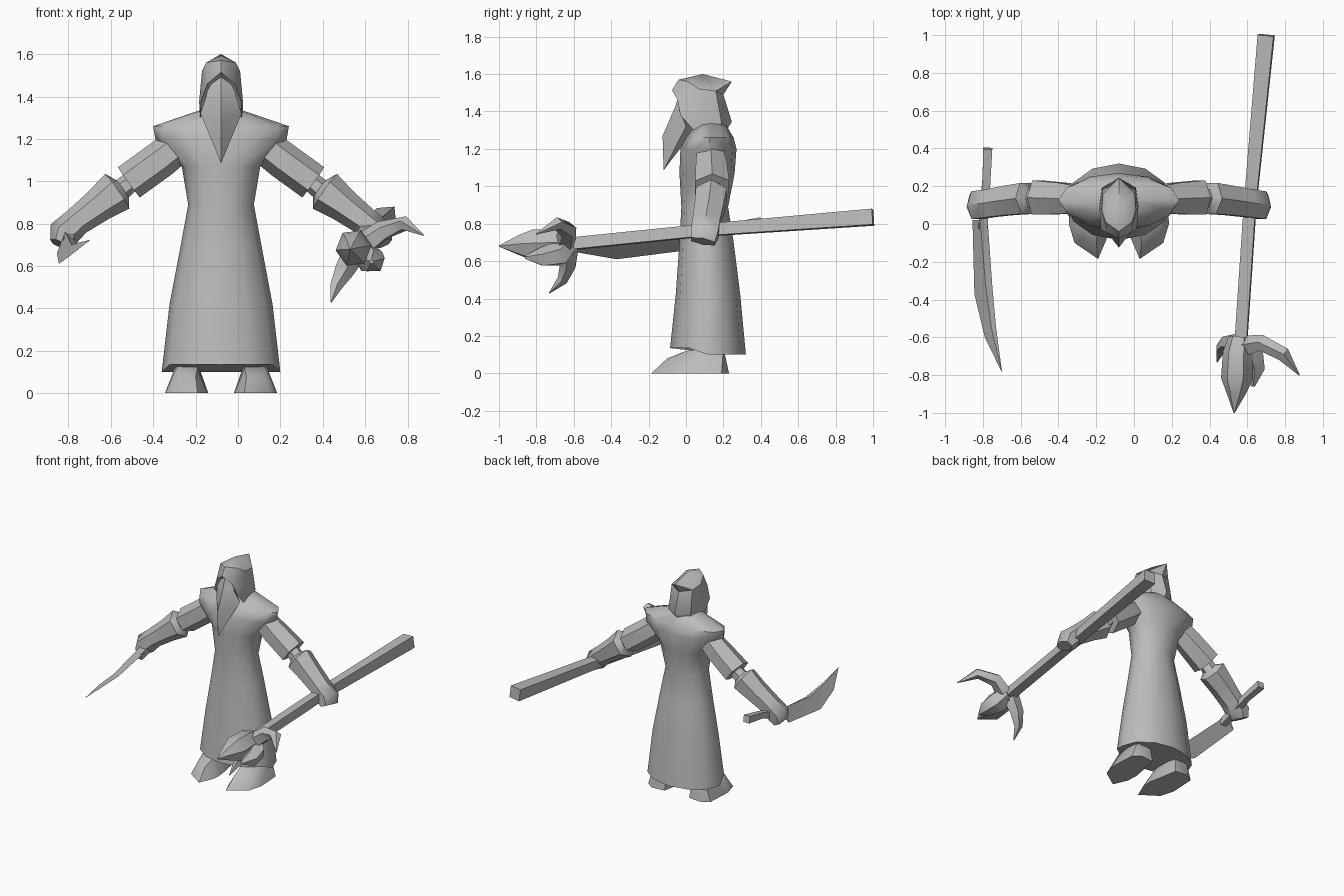
import bpy, bmesh, math
from mathutils import Vector

CX = -0.08  # body symmetry plane
mat = bpy.data.materials.new("plain grey")
mat.diffuse_color = (0.5, 0.5, 0.5, 1)


def finish(name, bm, angle=40, x=0.0):
    bmesh.ops.remove_doubles(bm, verts=bm.verts, dist=0.0005)
    bmesh.ops.recalc_face_normals(bm, faces=bm.faces)
    me = bpy.data.meshes.new(name)
    bm.to_mesh(me)
    bm.free()
    me.materials.append(mat)
    ob = bpy.data.objects.new(name, me)
    ob.location.x = x
    bpy.context.collection.objects.link(ob)
    bpy.ops.object.select_all(action='DESELECT')
    ob.select_set(True)
    bpy.context.view_layer.objects.active = ob
    bpy.ops.object.shade_smooth_by_angle(angle=math.radians(angle))
    return ob


def skin(bm, rings):
    """Join rings of points with quads and cap both ends."""
    vs = [[bm.verts.new(p) for p in r] for r in rings]
    n = len(vs[0])
    for a, b in zip(vs, vs[1:]):
        for i in range(n):
            j = (i + 1) % n
            bm.faces.new((a[i], a[j], b[j], b[i]))
    bm.faces.new(vs[0])
    bm.faces.new(vs[-1])


def tube(bm, path, ref, n=6, turn=0.0, side=1):
    """Path entries: x, y, z, radius across, radius along ref."""
    pts = [Vector((p[0] * side, p[1], p[2])) for p in path]
    rings = []
    for i, p in enumerate(pts):
        t = (pts[min(i + 1, len(pts) - 1)] - pts[max(i - 1, 0)]).normalized()
        u = t.cross(Vector(ref)).normalized()
        w = u.cross(t)
        ra, rb = path[i][3], path[i][4]
        rings.append([p + u * ra * math.cos(a) + w * rb * math.sin(a)
                      for a in (turn + 2 * math.pi * k / n for k in range(n))])
    skin(bm, rings)


def mirrored(name, half, faces, angle=40):
    """Symmetric shell from named half points."""
    bm = bmesh.new()
    for s in (1, -1):
        vs = {k: bm.verts.new((p[0] * s, p[1], p[2])) for k, p in half.items()}
        for f in faces:
            bm.faces.new([vs[k] for k in f.split()])
    return finish(name, bm, angle, CX)


# Robe: z, half width, front y, back y
robe = [(0.10, 0.28, -0.085, 0.32), (0.42, 0.243, -0.055, 0.29),
        (0.70, 0.19, -0.035, 0.255), (0.89, 0.155, -0.025, 0.225),
        (1.07, 0.185, -0.035, 0.26), (1.20, 0.31, -0.03, 0.27),
        (1.26, 0.32, 0.0, 0.255), (1.335, 0.10, 0.05, 0.21)]
rings = []
for k, (z, rx, yf, yb) in enumerate(robe):
    ring = []
    for i in range(12):
        a = 2 * math.pi * i / 12
        c, s = math.cos(a), math.sin(a)
        lift = 0.035 if k == 0 and s < -0.3 else 0
        ring.append((rx * c, (yf + yb) / 2 + (yb - yf) / 2 * s, z + lift))
    rings.append(ring)
bm = bmesh.new()
skin(bm, rings)
finish("robe", bm, 40, CX)

# Hood with a swept-back point
mirrored("hood", {
    "f0": (0, -0.075, 1.515), "f1": (0.065, -0.045, 1.46), "f2": (0.095, -0.03, 1.38),
    "f3": (0.1, 0.05, 1.29), "t0": (0, -0.04, 1.57), "t1": (0, 0.09, 1.6),
    "t2": (0, 0.245, 1.56), "b1": (0, 0.2, 1.49), "b2": (0, 0.245, 1.345),
    "b3": (0, 0.21, 1.29), "s1": (0.07, 0.01, 1.56), "s2": (0.09, 0.07, 1.52),
    "s3": (0.103, 0.09, 1.38), "s4": (0.102, 0.11, 1.29), "p": (0.085, 0.16, 1.51),
    "q": (0.09, 0.19, 1.34), "r": (0.08, 0.17, 1.29), "i": (0, 0.02, 1.46),
}, ["t0 s1 f1 f0", "t0 t1 s1", "s1 s2 f1", "f1 s2 s3 f2", "f2 s3 s4 f3",
    "t1 p s2 s1", "t1 t2 p", "t2 b1 p", "b1 b2 q p", "p q s3 s2",
    "q r s4 s3", "b2 b3 r q", "f0 f1 i", "f1 f2 i", "f2 f3 i"], 40)

# Face and pointed beard
mirrored("face_and_beard", {
    "brow": (0, -0.03, 1.51), "temple": (0.06, -0.02, 1.46), "nose": (0, -0.06, 1.42),
    "cheek": (0.07, -0.03, 1.40), "mid": (0, -0.125, 1.27), "tip": (0, -0.12, 1.085),
    "jaw": (0.097, 0.0, 1.32), "back": (0, 0.05, 1.31), "top": (0, 0.03, 1.46),
}, ["brow nose cheek temple", "nose mid jaw cheek", "mid tip jaw", "tip back jaw",
    "temple cheek jaw top", "brow temple top", "jaw back top"], 45)

# Sleeves, forearms, hands and shoes on both sides
upper = [(0.20, 0.13, 1.17, 0.085, 0.08), (0.29, 0.135, 1.10, 0.088, 0.095),
         (0.435, 0.14, 0.995, 0.088, 0.105)]
fore = [(0.40, 0.14, 1.02, 0.045, 0.05), (0.465, 0.135, 0.965, 0.05, 0.055),
        (0.49, 0.135, 0.953, 0.1, 0.095), (0.58, 0.125, 0.885, 0.08, 0.09),
        (0.68, 0.11, 0.81, 0.068, 0.085), (0.745, 0.1, 0.75, 0.075, 0.085),
        (0.765, 0.09, 0.705, 0.045, 0.075)]
shoe = [(0.11, -0.185, 0), (0.235, -0.1, 0), (0.265, 0, 0), (0.255, 0.19, 0),
        (0.2, 0.23, 0), (0.1, 0.22, 0), (0.06, 0, 0), (0.065, -0.08, 0),
        (0.12, -0.1, 0.08), (0.19, -0.07, 0.085), (0.11, 0, 0.12),
        (0.21, 0, 0.12), (0.11, 0.2, 0.14), (0.21, 0.2, 0.14)]


def hull(name, pts, angle=40, x=0.0, side=1):
    bm = bmesh.new()
    vs = [bm.verts.new((p[0] * side, p[1], p[2])) for p in pts]
    out = bmesh.ops.convex_hull(bm, input=vs)
    bmesh.ops.delete(bm, geom=list(set(out["geom_interior"] + out["geom_unused"])),
                     context='VERTS')
    finish(name, bm, angle, x)


for s, tag in ((1, "left"), (-1, "right")):
    for part, path, turn in (("sleeve", upper, 0), ("forearm", fore, 0)):
        bm = bmesh.new()
        tube(bm, path, (0, 1, 0), 6, turn, s)
        finish(tag + "_" + part, bm, 45, CX)
    hull(tag + "_shoe", shoe, 45, CX, s)

# Staff shaft
bm = bmesh.new()
tube(bm, [(0.70, 1.0, 0.835, 0.06, 0.06), (0.615, 0.1, 0.765, 0.045, 0.045),
          (0.565, -0.64, 0.69, 0.045, 0.045)], (1, 0, 0), 4, math.radians(40))
finish("staff", bm, 40)

# Staff crystal and its claws
bm = bmesh.new()
tube(bm, [(0.56, -0.60, 0.685, 0.06, 0.06), (0.55, -0.68, 0.69, 0.085, 0.08),
          (0.545, -0.82, 0.685, 0.09, 0.085), (0.54, -0.90, 0.685, 0.055, 0.05),
          (0.53, -1.0, 0.68, 0.003, 0.003)], (1, 0, 0), 6, 0.4)
finish("staff_crystal", bm, 50)
claws = {
    "outer_claw": [(0.58, -0.65, 0.69, 0.06, 0.06), (0.68, -0.63, 0.765, 0.05, 0.045),
                   (0.79, -0.69, 0.80, 0.035, 0.04), (0.875, -0.80, 0.745, 0.003, 0.003)],
    "lower_claw": [(0.55, -0.63, 0.67, 0.06, 0.06), (0.50, -0.63, 0.58, 0.05, 0.045),
                   (0.46, -0.66, 0.50, 0.03, 0.03), (0.44, -0.73, 0.43, 0.003, 0.003)],
    "short_claw": [(0.58, -0.64, 0.68, 0.06, 0.06), (0.62, -0.68, 0.635, 0.07, 0.07),
                   (0.64, -0.77, 0.62, 0.055, 0.055), (0.63, -0.86, 0.62, 0.01, 0.01)]}
for name, path in claws.items():
    bm = bmesh.new()
    tube(bm, path, (0.2, 1, 0) if name != "short_claw" else (1, 0, 0), 5)
    finish(name, bm, 45)

# Curved blade: edge point and two spine points per section
blade = [((-0.855, 0.02, 0.66), (-0.815, 0.02, 0.76), (-0.775, 0.02, 0.73)),
         ((-0.845, -0.37, 0.61), (-0.785, -0.33, 0.70), (-0.75, -0.33, 0.69)),
         ((-0.79, -0.60, 0.65), (-0.755, -0.55, 0.71), (-0.73, -0.55, 0.70)),
         ((-0.702, -0.78, 0.72), (-0.70, -0.78, 0.723), (-0.699, -0.78, 0.72))]
bm = bmesh.new()
skin(bm, blade)
finish("blade", bm, 30)

# Blade grip
bm = bmesh.new()
tube(bm, [(-0.80, -0.02, 0.71, 0.035, 0.035), (-0.78, 0.25, 0.785, 0.03, 0.03),
          (-0.775, 0.40, 0.81, 0.035, 0.035)], (1, 0, 0), 4, math.radians(45))
finish("blade_grip", bm, 35)
